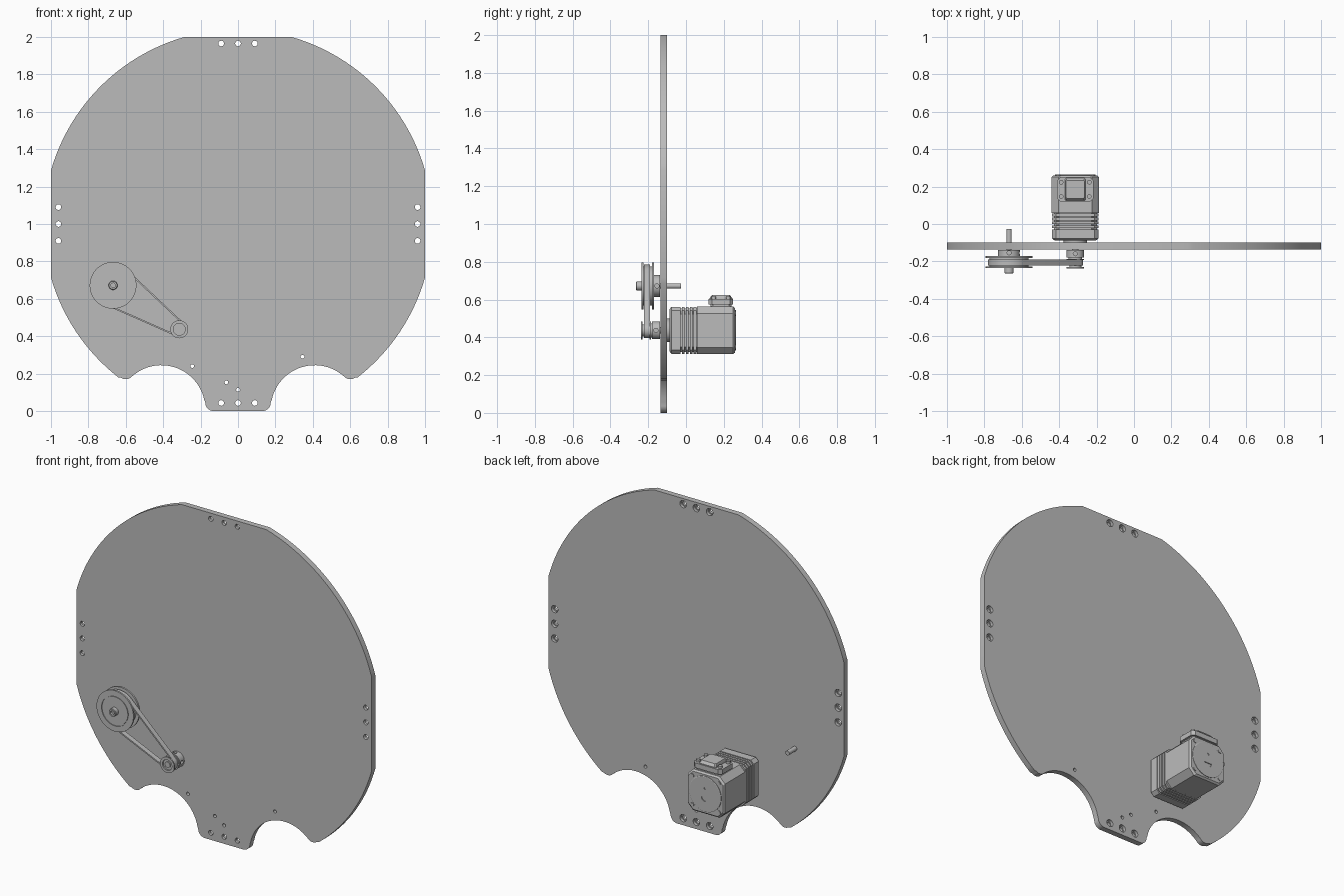
import bpy
import bmesh
from math import sin, cos, radians, atan2, acos, degrees, hypot

cube = bpy.data.objects.get("Cube")
if cube:
    bpy.data.objects.remove(cube, do_unlink=True)

grey = bpy.data.materials.new("plain grey")
grey.use_nodes = True
grey.diffuse_color = (0.5, 0.5, 0.5, 1)
grey.node_tree.nodes["Principled BSDF"].inputs["Base Color"].default_value = grey.diffuse_color

# Ways of placing an outline point (u, v) at a height h along an axis
PLACE = {"x": lambda u, v, h: (h, u, v),
         "y": lambda u, v, h: (u, h, v),
         "z": lambda u, v, h: (u, v, h)}


def loft(name, sections, axis="y", cyclic=False):
    """Skin a list of (height, outline) sections into a solid."""
    bm = bmesh.new()
    rings = [[bm.verts.new(PLACE[axis](u, v, h)) for u, v in pts] for h, pts in sections]
    pairs = list(zip(rings, rings[1:]))
    if cyclic:
        pairs.append((rings[-1], rings[0]))
    else:
        bm.faces.new(rings[0])
        bm.faces.new(rings[-1])
    for a, b in pairs:
        n = len(a)
        for i in range(n):
            j = (i + 1) % n
            bm.faces.new((a[i], a[j], b[j], b[i]))
    bmesh.ops.recalc_face_normals(bm, faces=bm.faces)
    mesh = bpy.data.meshes.new(name)
    bm.to_mesh(mesh)
    bm.free()
    mesh.materials.append(grey)
    obj = bpy.data.objects.new(name, mesh)
    bpy.context.collection.objects.link(obj)
    return obj


def arc(c, r, a0, a1, n):
    return [(c[0] + r * cos(radians(a0 + (a1 - a0) * i / n)),
             c[1] + r * sin(radians(a0 + (a1 - a0) * i / n))) for i in range(n + 1)]


def circle(c, r, n=48):
    return arc(c, r, 0, 360, n)[:-1]


def lathe(name, c, profile, axis="y", n=48):
    return loft(name, [(h, circle(c, r, n)) for h, r in profile], axis)


def block(c, w, d, cut):
    """Rectangle with chamfered corners; w and d are half sizes."""
    pts = [(w, cut - d), (w, d - cut), (w - cut, d), (cut - w, d),
           (-w, d - cut), (-w, cut - d), (cut - w, -d), (w - cut, -d)]
    return [(c[0] + u, c[1] + v) for u, v in pts]


def carve(obj, cutters):
    for cutter in cutters:
        cutter.hide_render = True
        mod = obj.modifiers.new("hole", "BOOLEAN")
        mod.operation = "DIFFERENCE"
        mod.solver = "EXACT"
        mod.object = cutter
        bpy.context.view_layer.objects.active = obj
        bpy.ops.object.modifier_apply(modifier=mod.name)
        bpy.data.objects.remove(cutter, do_unlink=True)


# Plate: trimmed disc with two round bites beside a bottom foot
FRONT, BACK = -0.135, -0.1
half = (arc((0.13, 0.045), 0.045, -90, 0, 8)
        + arc((0.41, 0.01), 0.235, 168, 48, 24)
        + arc((0.6, 0.215), 0.045, 225, 305, 8)
        + arc((0, 1), 1.04, -52, -15.94, 20)
        + arc((0, 1), 1.04, 15.94, 74.06, 32))
outline = half + [(-u, v) for u, v in reversed(half)]
plate = loft("plate", [(FRONT, outline), (BACK, outline)])

# Plate holes: counterbored groups on the four edges, plus small plain holes
bolt_holes = []
for s in (-0.09, 0, 0.09):
    bolt_holes += [(s, 1.965), (s, 0.043), (-0.96, 1 + s), (0.96, 1 + s)]
cutters = [lathe("hole_cutter", c, [(-0.2, 0.015), (-0.118, 0.015), (-0.118, 0.022), (0, 0.022)], n=24)
           for c in bolt_holes]
for c in [(-0.245, 0.24), (-0.062, 0.153), (0, 0.113), (0.345, 0.29)]:
    cutters.append(lathe("hole_cutter", c, [(-0.2, 0.01), (0, 0.01)], n=20))
carve(plate, cutters)

BIG, SMALL = (-0.668, 0.672), (-0.314, 0.437)

# Large pulley with its shaft and socket bolt
large = lathe("large_pulley", BIG, [
    (-0.231, 0.088), (-0.231, 0.091), (-0.236, 0.091), (-0.236, 0.125), (-0.226, 0.125),
    (-0.226, 0.104), (-0.181, 0.104), (-0.181, 0.125), (-0.17, 0.125),
    (-0.17, 0.058), (-0.138, 0.058)], n=64)
lathe("large_pulley_shaft", BIG, [(-0.24, 0.014), (-0.026, 0.014)], n=24)
lathe("large_pulley_face", BIG, [(-0.236, 0.087), (-0.225, 0.087)], n=64)
lathe("large_pulley_bolt", BIG, [
    (-0.25, 0.012), (-0.264, 0.012), (-0.264, 0.021), (-0.261, 0.024), (-0.235, 0.024)], n=32)

# Small pulley on the motor shaft
small = lathe("small_pulley", SMALL, [
    (-0.228, 0.032), (-0.237, 0.032), (-0.237, 0.048), (-0.23, 0.048), (-0.23, 0.032),
    (-0.193, 0.032), (-0.193, 0.048), (-0.186, 0.048), (-0.186, 0.037), (-0.18, 0.037),
    (-0.18, 0.047), (-0.138, 0.047)])
lathe("motor_shaft", SMALL, [(-0.235, 0.018), (-0.08, 0.018)], n=24)

# Set screw holes in both hubs
for hub, (x, z), r, y in ((large, BIG, 0.058, -0.154), (small, SMALL, 0.047, -0.159)):
    carve(hub, [
        lathe("screw_cutter", (x, y), [(z + r - 0.015, 0.011), (z + r + 0.02, 0.011)], "z", 20),
        lathe("screw_cutter", (y, z), [(x + r - 0.015, 0.011), (x + r + 0.02, 0.011)], "x", 20)])

# Belt: open loop wrapped around both pulleys
dx, dz = SMALL[0] - BIG[0], SMALL[1] - BIG[1]
heading = degrees(atan2(dz, dx))
spread = degrees(acos((0.113 - 0.041) / hypot(dx, dz)))


def belt_loop(grow):
    return (arc(BIG, 0.104 + grow, heading + spread, heading + 360 - spread, 40)
            + arc(SMALL, 0.032 + grow, heading - spread, heading + spread, 20))


outer, inner = belt_loop(0.009), belt_loop(0.0005)
loft("belt", [(-0.222, outer), (-0.19, outer), (-0.19, inner), (-0.222, inner)], cyclic=True)

# Motor: pilot boss, gearbox, finned middle and rear body
MX, MZ = SMALL
lathe("motor_boss", SMALL, [(-0.108, 0.062), (-0.08, 0.062)])
loft("motor_flange", [(-0.087, block(SMALL, 0.112, 0.112, 0.02)),
                      (-0.078, block(SMALL, 0.124, 0.124, 0.02)),
                      (-0.03, block(SMALL, 0.124, 0.124, 0.02))])
loft("fin_core", [(-0.035, block(SMALL, 0.115, 0.115, 0.028)),
                  (0.06, block(SMALL, 0.115, 0.115, 0.028))])
for i in range(4):
    y = -0.022 + 0.021 * i
    fin = block(SMALL, 0.124, 0.124, 0.02)
    loft("cooling_fin", [(y, fin), (y + 0.014, fin)])
loft("motor_body", [(0.058, block(SMALL, 0.126, 0.126, 0.036)),
                    (0.25, block(SMALL, 0.126, 0.126, 0.036)),
                    (0.26, block(SMALL, 0.117, 0.117, 0.034))])

# Motor rear: round cover with a small slot and vent, and corner screws
cover = lathe("rear_cover", SMALL, [(0.255, 0.108), (0.263, 0.108), (0.265, 0.105)], n=64)
slot = arc((MX, MZ - 0.02), 0.025, 180, 360, 12)
carve(cover, [loft("slot_cutter", [(0.258, slot), (0.28, slot)]),
              lathe("vent_cutter", (MX, MZ + 0.035), [(0.258, 0.007), (0.28, 0.007)], n=16)])
for sx in (-1, 1):
    for sz in (-1, 1):
        lathe("rear_screw", (MX + sx * 0.089, MZ + sz * 0.089),
              [(0.24, 0.012), (0.264, 0.012)], n=16)

# Terminal box on top of the motor
box = (MX, 0.185)
top = MZ + 0.12
loft("terminal_box", [(top, block(box, 0.085, 0.055, 0.012)),
                      (top + 0.016, block(box, 0.085, 0.055, 0.012)),
                      (top + 0.016, block(box, 0.097, 0.065, 0.018)),
                      (top + 0.046, block(box, 0.097, 0.065, 0.018))], "z")
loft("terminal_cap", [(top + 0.04, block(box, 0.056, 0.06, 0.006)),
                      (top + 0.05, block(box, 0.056, 0.06, 0.006)),
                      (top + 0.066, block(box, 0.05, 0.048, 0.006))], "z")
for sx in (-1, 1):
    for sy in (-1, 1):
        lathe("box_screw", (MX + sx * 0.075, box[1] + sy * 0.038),
              [(top + 0.04, 0.012), (top + 0.06, 0.012)], "z", 16)

# Smooth the round surfaces while keeping the edges crisp
for obj in bpy.context.scene.objects:
    obj.select_set(obj.type == "MESH")
bpy.context.view_layer.objects.active = plate
bpy.ops.object.shade_smooth_by_angle(angle=radians(30))
